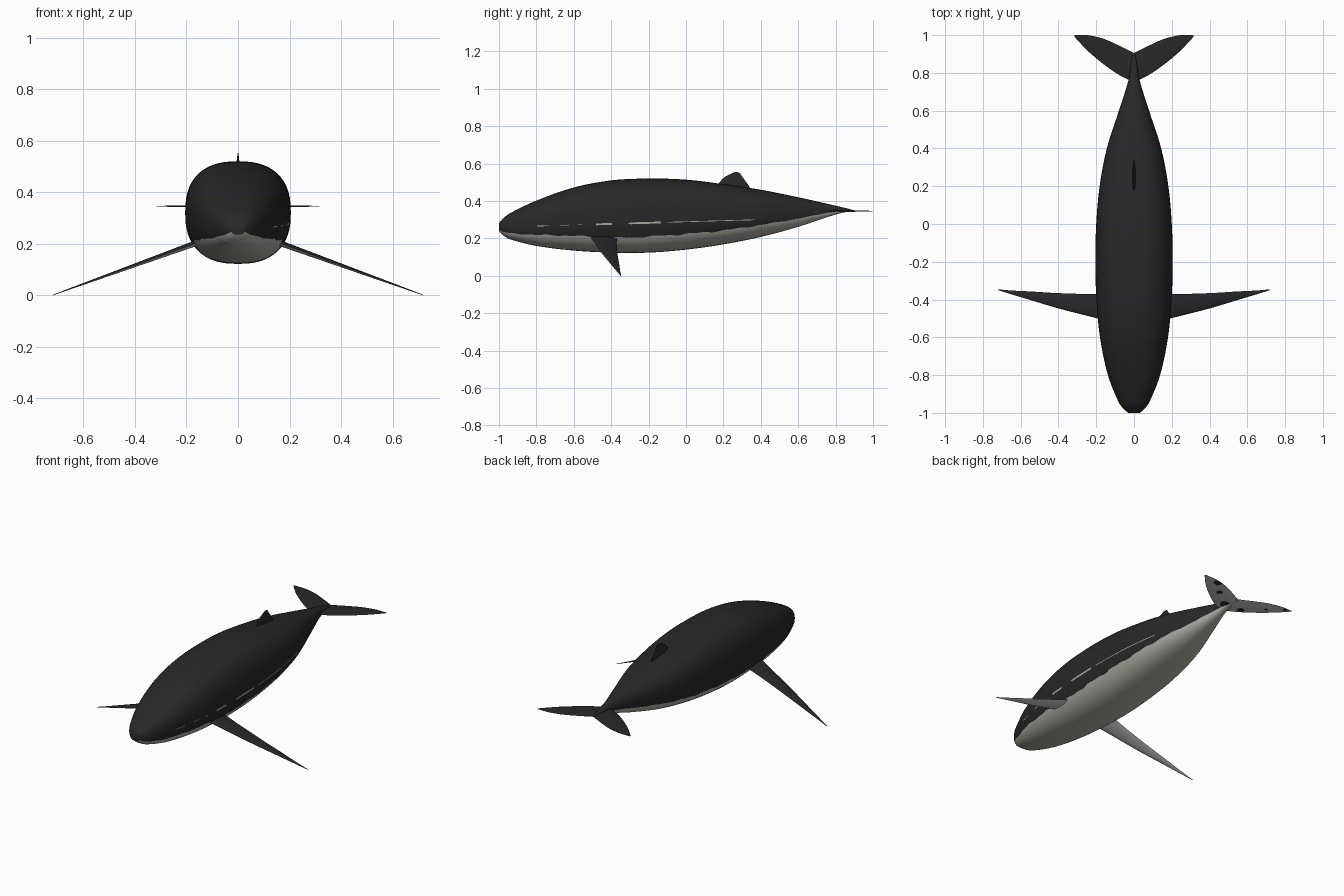
import bpy, bmesh, math
from mathutils import Vector

cube = bpy.data.objects.get("Cube")
if cube:
    bpy.data.objects.remove(cube, do_unlink=True)


def material(name, rgb):
    m = bpy.data.materials.new(name)
    m.use_nodes = True
    m.diffuse_color = (*rgb, 1)
    bsdf = m.node_tree.nodes["Principled BSDF"]
    bsdf.inputs["Base Color"].default_value = (*rgb, 1)
    bsdf.inputs["Roughness"].default_value = 0.7
    return m


DARK = material("charcoal skin", (0.021, 0.021, 0.021))
PALE = material("pale belly", (0.43, 0.43, 0.39))
GREY = material("grey fin underside", (0.58, 0.58, 0.58))


def sample(rows, t):
    """Smooth interpolation of table rows keyed by their first value."""
    i = 0
    while i < len(rows) - 2 and t > rows[i + 1][0]:
        i += 1
    a, b = rows[i], rows[i + 1]
    before, after = rows[max(i - 1, 0)], rows[min(i + 2, len(rows) - 1)]
    d = b[0] - a[0]
    u = (t - a[0]) / d
    out = []
    for k in range(1, len(a)):
        ma = (b[k] - before[k]) / (b[0] - before[0]) * d
        mb = (after[k] - a[k]) / (after[0] - a[0]) * d
        out.append((2*u**3 - 3*u**2 + 1) * a[k] + (u**3 - 2*u**2 + u) * ma
                   + (3*u**2 - 2*u**3) * b[k] + (u**3 - u**2) * mb)
    return out


def loft(name, rings, mats, rule):
    """Skin closed rings; rule(ring number, edge number, centre) picks a colour."""
    bm = bmesh.new()
    loops = [[bm.verts.new(p) for p in ring] for ring in rings]
    n = len(loops[0])
    for i in range(len(loops) - 1):
        for k in range(n):
            j = (k + 1) % n
            f = bm.faces.new((loops[i][k], loops[i][j], loops[i+1][j], loops[i+1][k]))
            f.material_index = rule(i, k, f.calc_center_median())
    for end in (loops[0], loops[-1]):
        bm.faces.new(end)
    bmesh.ops.recalc_face_normals(bm, faces=bm.faces)
    mesh = bpy.data.meshes.new(name)
    bm.to_mesh(mesh)
    bm.free()
    for m in mats:
        mesh.materials.append(m)
    ob = bpy.data.objects.new(name, mesh)
    bpy.context.collection.objects.link(ob)
    bpy.ops.object.select_all(action='DESELECT')
    ob.select_set(True)
    bpy.context.view_layer.objects.active = ob
    bpy.ops.object.shade_smooth_by_angle(angle=math.radians(40))
    return ob


# Body: y, half width, bottom, top, height of the belly colour edge
BODY = [
    (-1.0, .03, .238, .28, .246), (-.98, .055, .218, .305, .236),
    (-.94, .083, .195, .335, .228), (-.8, .138, .16, .402, .219),
    (-.6, .18, .135, .472, .214), (-.4, .199, .124, .51, .203),
    (-.2, .205, .124, .52, .21), (0, .2, .14, .514, .224),
    (.2, .182, .168, .49, .243), (.4, .144, .208, .46, .272),
    (.6, .08, .262, .42, .306), (.76, .03, .315, .384, .337),
    (.85, .015, .34, .363, .349), (.9, .006, .343, .35, .347)]
POWER = 2.45
ZONES = (10, 4, 1, 16)          # belly, lower flank, streak, back
HALF = sum(ZONES)


def body_ring(y):
    w, low, high, edge = sample(BODY, y)
    c, h = (low + high) / 2, (high - low) / 2
    edge += .1 * w * (.14 * math.sin(31 * y) + .1 * math.sin(67 * y + 1))
    patch = .005 if -.5 < y < -.38 or -.3 < y < -.13 else .002
    line = .289 + .029 * y

    def angle(z, lo, hi):
        s = min(max((z - c) / h, lo), hi)
        return math.asin(math.copysign(abs(s) ** (POWER / 2), s))

    a = angle(edge, -.92, .5)
    b = max(angle(line - patch, -.9, .8), a + .05)
    d = max(angle(line + patch, -.9, .8), b + .01)
    stops = [-math.pi / 2, a, b, d, math.pi / 2]
    angles = []
    for i, count in enumerate(ZONES):
        angles += [stops[i] + (stops[i+1] - stops[i]) * k / count for k in range(count)]
    angles.append(math.pi / 2)
    half = []
    for t in angles:
        s = math.sin(t)
        half.append(Vector((w * max(math.cos(t), 0) ** (2 / POWER), y,
                            c + h * math.copysign(abs(s) ** (2 / POWER), s))))
    half[0].x = half[-1].x = 0
    left = [Vector((-p.x, p.y, p.z)) for p in half[-2:0:-1]]
    return half + left


# Thin pale streaks along one flank: start and end y
STREAKS = [(-.8, -.73), (-.67, -.63), (-.58, -.55), (-.48, -.39), (-.3, -.13), (-.1, .37)]


def body_colour(i, k, centre):
    if min(k, 2 * HALF - 1 - k) < ZONES[0]:
        return 1
    if k == ZONES[0] + ZONES[1]:
        return int(any(a < centre.y < b for a, b in STREAKS))
    return 0


COUNT = 150
stations = [-1 + 1.9 * (i / COUNT) ** 1.25 for i in range(COUNT + 1)]
loft("body", [body_ring(y) for y in stations], [DARK, PALE], body_colour)


# Fins: span, leading edge, trailing edge, half thickness
def fin(name, rows, place, mats, rule, spans=60, m=28):
    rings = []
    first, last = rows[0][0], rows[-1][0]
    for i in range(spans + 1):
        s = first + (last - first) * i / spans
        lead, trail, thick = sample(rows, s)
        ring = []
        for k in range(2 * m):
            u = k / m if k <= m else 2 - k / m
            side = 1 if k < m else -1
            bulge = side * thick * 2.4 * u ** .6 * (1 - u) ** .9
            ring.append(place(s, lead + (trail - lead) * u, bulge))
        rings.append(ring)
    return loft(name, rings, mats, lambda i, k, c: rule(k >= m, c))


FLIPPER = [(.12, -.52, -.36, .013), (.2, -.498, -.37, .012), (.4, -.447, -.366, .008),
           (.55, -.402, -.357, .005), (.65, -.372, -.352, .003), (.72, -.35, -.346, .001)]
FLUKE = [(0, .75, .905, .007), (.08, .79, .945, .005), (.16, .845, .98, .004),
         (.24, .912, .999, .003), (.29, .963, 1.0, .002), (.316, .992, 1.0, .001)]
DORSAL = [(.45, .17, .355, .013), (.49, .175, .33, .01), (.52, .197, .308, .006),
          (.537, .222, .296, .004), (.55, .25, .286, .002), (.554, .26, .276, .001)]

# Dark blotches under the flukes: x, y, radius
SPOTS = [(.205, .98, .026), (.134, .905, .018), (.03, .825, .028),
         (-.084, .828, .022), (-.19, .923, .011), (-.275, .985, .013)]


def fluke_colour(under, c):
    spotted = any(math.hypot(c.x - x, c.y - y) < r for x, y, r in SPOTS)
    return int(under and not spotted)


for word, side in (("left", 1), ("right", -1)):
    fin(word + "_flipper", FLIPPER,
        lambda s, y, t: Vector((side * (s + .335 * t), y, .2 - .362 * (s - .17) + .94 * t)),
        [DARK, GREY], lambda under, c: int(under))
    fin(word + "_tail_fluke", FLUKE,
        lambda s, y, t: Vector((side * s, y, .346 + t)),
        [DARK, GREY], fluke_colour)

fin("dorsal_fin", DORSAL, lambda s, y, t: Vector((t, y, s)),
    [DARK], lambda under, c: 0, spans=24, m=12)
